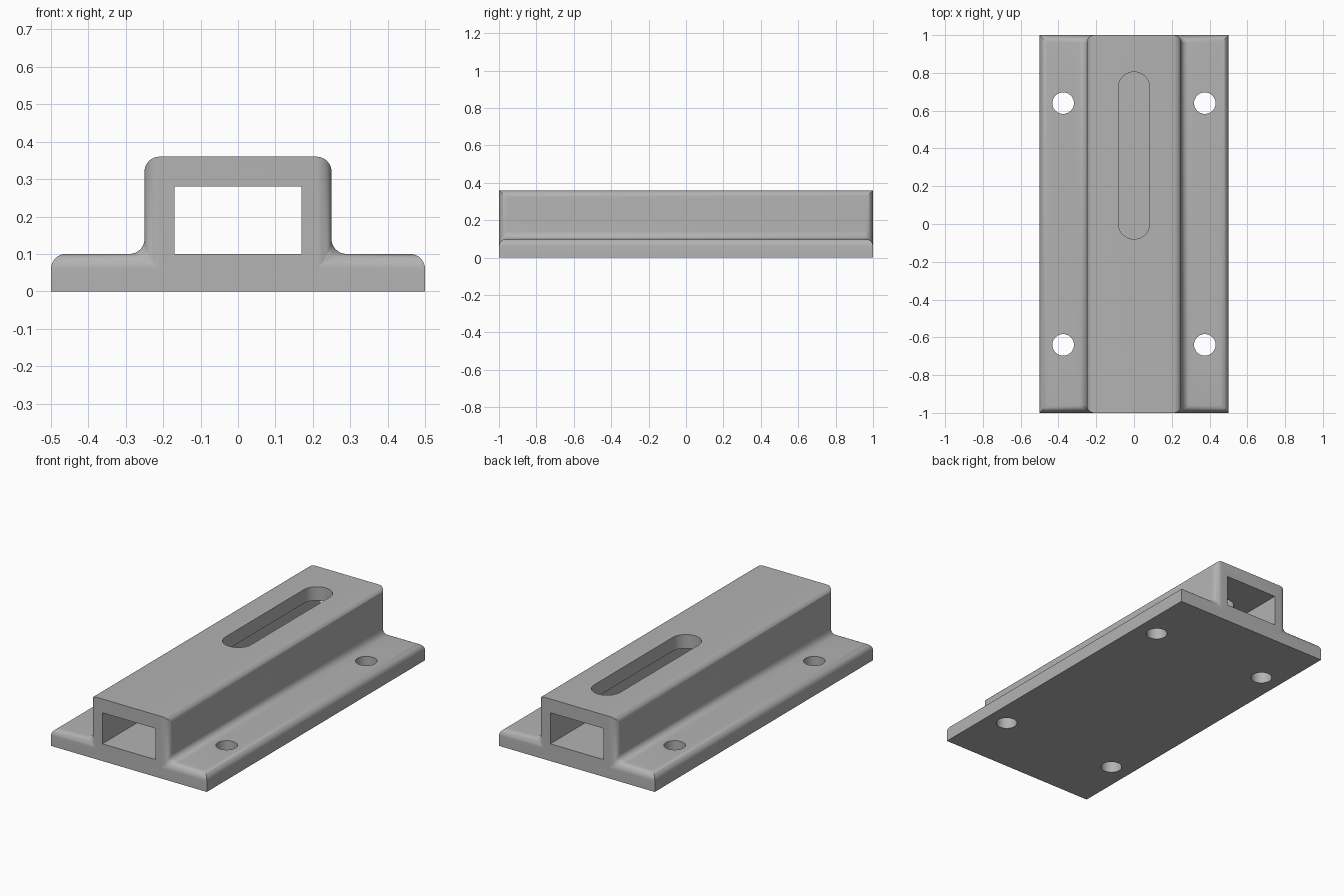
import bpy, bmesh, math

if "Cube" in bpy.data.objects:
    bpy.data.objects.remove(bpy.data.objects["Cube"], do_unlink=True)

FLANGE, TOWER = 0.5, 0.25      # half widths
BASE_Z, TOP_Z = 0.1, 0.36      # heights
RADIUS = 0.04

grey = bpy.data.materials.new("mid grey")
grey.use_nodes = True
grey.diffuse_color = (0.45, 0.45, 0.45, 1)
grey.node_tree.nodes["Principled BSDF"].inputs["Base Color"].default_value = grey.diffuse_color


def make_prism(name, points, axis, start, end, rounding=None):
    """Extrude a closed 2D outline along y (x, z points) or z (x, y points)."""
    bm = bmesh.new()
    place = (lambda a, b, h: (a, h, b)) if axis == "y" else (lambda a, b, h: (a, b, h))
    face = bm.faces.new([bm.verts.new(place(a, b, start)) for a, b in points])
    ext = bmesh.ops.extrude_face_region(bm, geom=[face])
    verts = [g for g in ext["geom"] if isinstance(g, bmesh.types.BMVert)]
    bmesh.ops.translate(bm, verts=verts, vec=place(0, 0, end - start))
    bmesh.ops.recalc_face_normals(bm, faces=bm.faces)
    if rounding:
        edges = [e for e in bm.edges if rounding(e)]
        bmesh.ops.bevel(bm, geom=edges, offset=RADIUS, offset_type='OFFSET',
                        segments=8, profile=0.5, affect='EDGES', clamp_overlap=True)
    mesh = bpy.data.meshes.new(name)
    bm.to_mesh(mesh)
    bm.free()
    mesh.materials.append(grey)
    obj = bpy.data.objects.new(name, mesh)
    bpy.context.collection.objects.link(obj)
    return obj


def slot_outline(cx, y0, y1, r, steps=24):
    """Outline with half-round ends; equal y0 and y1 give a circle."""
    pts = []
    for cy, turn in ((y1, 0), (y0, math.pi)):
        count = steps + (y0 != y1)
        for i in range(count):
            a = turn + math.pi * i / steps
            pts.append((cx + r * math.cos(a), cy + r * math.sin(a)))
    return pts


def is_rounded(edge):
    """Top long edges, inner corners, flange rims and upright tower corners."""
    a, b = (v.co for v in edge.verts)
    if min(a.z, b.z) < BASE_Z - 0.01:
        return False
    across_roof = a.z > TOP_Z - 0.01 and b.z > TOP_Z - 0.01 and abs(a.x - b.x) > 0.01
    return not across_roof


# Rail body: flanged base with a raised channel
half = [(FLANGE, 0), (FLANGE, BASE_Z), (TOWER, BASE_Z), (TOWER, TOP_Z)]
outline = half + [(-x, z) for x, z in reversed(half)]
body = make_prism("rail_body", outline, "y", -1, 1, is_rounded)

# Cutters: lengthwise tunnel, roof slot and four mounting holes
tunnel = [(-0.17, BASE_Z), (0.17, BASE_Z), (0.17, 0.28), (-0.17, 0.28)]
cutters = [make_prism("tunnel_cutter", tunnel, "y", -1.2, 1.2),
           make_prism("slot_cutter", slot_outline(0, 0.003, 0.722, 0.083), "z", 0.2, 0.5)]
for x in (-0.375, 0.375):
    for y in (-0.64, 0.64):
        cutters.append(make_prism("hole_cutter", slot_outline(x, y, y, 0.057), "z", -0.1, 0.2))

bpy.context.view_layer.objects.active = body
body.select_set(True)
for cutter in cutters:
    mod = body.modifiers.new(cutter.name, 'BOOLEAN')
    mod.operation, mod.solver, mod.object = 'DIFFERENCE', 'EXACT', cutter
    bpy.ops.object.modifier_apply(modifier=mod.name)
    bpy.data.objects.remove(cutter, do_unlink=True)

bpy.ops.object.select_all(action='DESELECT')
body.select_set(True)
bpy.ops.object.shade_smooth_by_angle(angle=math.radians(35))
